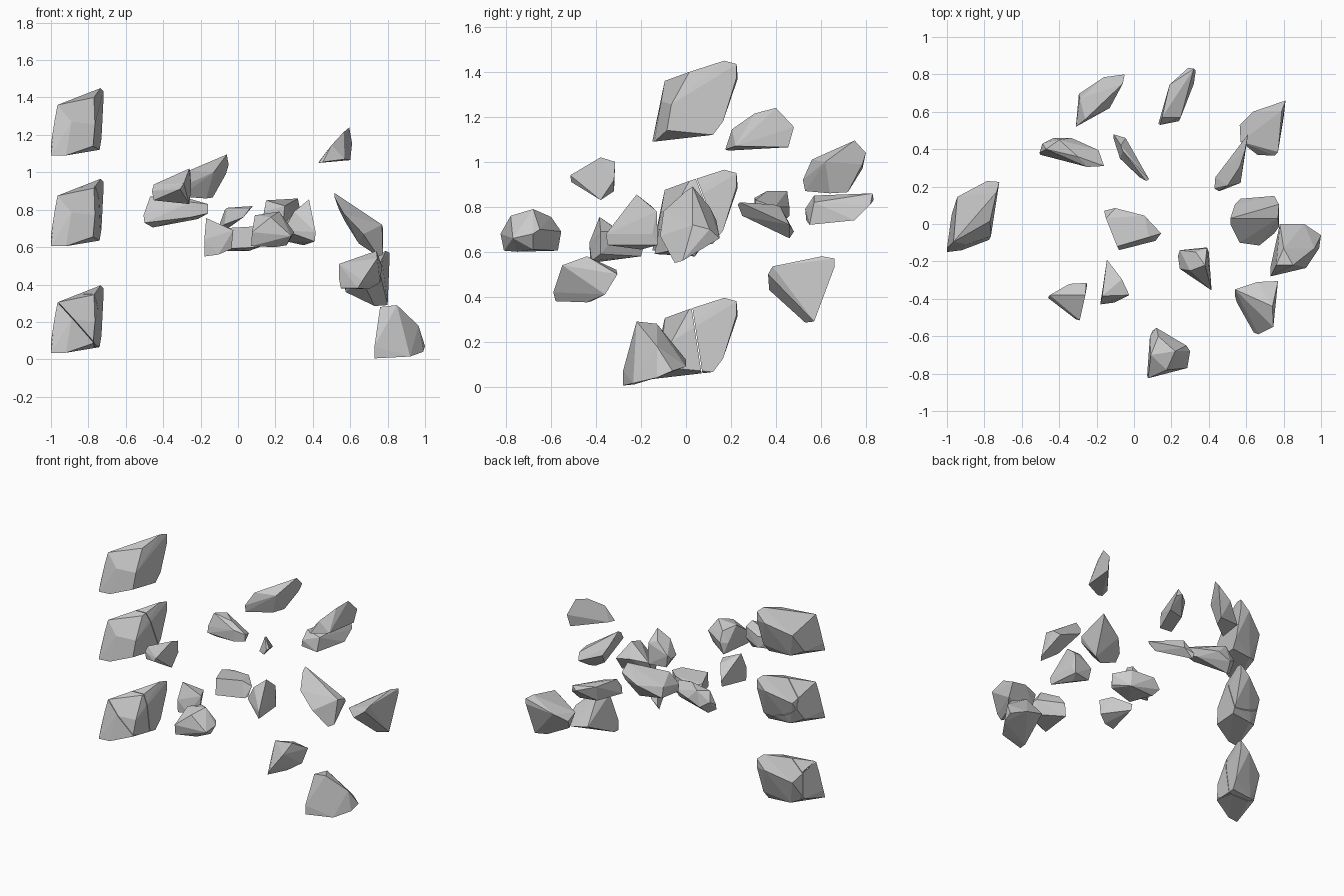
import bpy, bmesh, math
from mathutils import Vector


def hull(points, dz=0.0):
    """Faceted stone: convex hull of its corners, near-flat facets merged."""
    bm = bmesh.new()
    for x, y, z in points:
        bm.verts.new((x, y, z + dz))
    bmesh.ops.convex_hull(bm, input=bm.verts)
    loose = [v for v in bm.verts if not v.link_faces]
    bmesh.ops.delete(bm, geom=loose, context='VERTS')
    bmesh.ops.dissolve_limit(bm, angle_limit=math.radians(4), verts=bm.verts, edges=bm.edges)
    return bm


def finish(name, bm):
    bmesh.ops.recalc_face_normals(bm, faces=bm.faces)
    me = bpy.data.meshes.new(name)
    bm.to_mesh(me)
    bm.free()
    ob = bpy.data.objects.new(name, me)
    bpy.context.collection.objects.link(ob)


def rock(name, *points):
    finish(name, hull(points))


def split(bm, co, no, gap=0.002):
    """Crack a stone in two along a plane, capping both halves."""
    n = Vector(no).normalized()
    halves = []
    for side in (1, -1):
        part = bm.copy()
        r = bmesh.ops.bisect_plane(part, geom=part.verts[:] + part.edges[:] + part.faces[:],
                                   plane_co=Vector(co) + n * side * gap,
                                   plane_no=n * side, clear_inner=True)
        edges = [e for e in r['geom_cut'] if isinstance(e, bmesh.types.BMEdge)]
        bmesh.ops.holes_fill(part, edges=edges, sides=0)
        halves.append(part)
    bm.free()
    return halves


# column of three equal boulders: whole, cracked in two, cracked in three
BOULDER = [(-1, -.15, 0), (-.92, -.14, 0), (-1, -.13, .06), (-.98, -.11, .19),
           (-.965, -.095, .27), (-.89, -.11, .18), (-.735, .17, .36), (-.72, .225, .345),
           (-.72, .225, .285), (-.73, .165, .09), (-.74, .12, .03), (-.765, -.065, .165),
           (-.775, -.085, .05), (-.77, .015, .31), (-.785, .23, .28), (-.945, .145, .2),
           (-.975, .05, .06), (-.9, .1, .03)]
finish("boulder_top", hull(BOULDER, 1.09))
for i, b in enumerate(split(hull(BOULDER, .605), (-.86, .09, .81), (0, .93, .36))):
    finish(f"boulder_middle_piece_{i + 1}", b)
back, front = split(hull(BOULDER, .035), (-.86, .045, .23), (0, .98, .15))
finish("boulder_bottom_piece_1", back)
for i, b in enumerate(split(front, (-.89, 0, .21), (.74, .1, .67))):
    finish(f"boulder_bottom_piece_{i + 2}", b)

# scattered small rocks, back row to front row
rock("rock_back_left", (-.31, .53, .87), (-.31, .52, .92), (-.26, .56, 1.01), (-.13, .62, 1.0),
     (-.06, .75, 1.095), (-.05, .8, 1.04), (-.065, .785, .99), (-.135, .72, .865),
     (-.17, .64, .86), (-.295, .695, .88), (-.16, .785, .97), (-.29, .67, .95))
rock("rock_back_middle", (.13, .535, .74), (.14, .53, .79), (.15, .57, .85), (.25, .57, .82),
     (.24, .55, .72), (.19, .745, .85), (.32, .83, .86), (.29, .835, .83),
     (.33, .82, .81), (.32, .75, .74), (.2, .72, .74))
rock("rock_back_right", (.79, .605, .58), (.81, .66, .57), (.81, .66, .53), (.8, .57, .29),
     (.73, .53, .285), (.575, .5, .36), (.57, .44, .45), (.565, .53, .42), (.75, .365, .5),
     (.77, .385, .535), (.66, .37, .43), (.635, .6, .48))
rock("rock_mid_left", (-.505, .38, .77), (-.49, .43, .8), (-.47, .4, .87), (-.455, .4, .705),
     (-.43, .46, .76), (-.335, .46, .8), (-.4, .45, .87), (-.19, .395, .8), (-.16, .31, .83),
     (-.16, .31, .78), (-.25, .305, .84), (-.25, .305, .76), (-.215, .38, .75),
     (-.5, .37, .73), (-.3, .36, .87))
rock("shard_mid", (-.11, .48, .69), (-.11, .46, .66), (-.045, .46, .72), (-.06, .39, .81),
     (.08, .24, .82), (.065, .23, .81), (.03, .25, .76), (-.075, .35, .72), (-.07, .42, .8))
rock("shard_high_right", (.43, .19, 1.05), (.435, .25, 1.06), (.455, .175, 1.055),
     (.5, .205, 1.145), (.565, .305, 1.215), (.595, .4, 1.24), (.61, .48, 1.155),
     (.6, .455, 1.065), (.57, .22, 1.07))
rock("slab_right", (.515, .03, .89), (.515, 0, .87), (.54, .105, .8), (.565, -.1, .78),
     (.67, -.115, .67), (.645, 0, .62), (.75, .15, .66), (.775, .105, .7),
     (.775, -.015, .56), (.75, -.05, .55), (.77, .03, .72), (.57, .135, .74))
rock("rock_centre", (-.16, .07, .62), (-.15, .03, .69), (-.1, .085, .68), (.055, .045, .7),
     (.145, -.05, .68), (.13, -.07, .61), (.115, -.09, .6), (-.08, -.14, .59),
     (-.09, -.12, .7), (.06, .04, .58), (-.13, .03, .58), (.08, -.07, .71))
rock("rock_low_right", (.73, -.28, .005), (.73, -.28, .07), (.76, -.22, .28), (.85, -.22, .29),
     (.965, -.13, .18), (1, -.06, .07), (.99, -.13, .04), (.92, -.235, .015),
     (.91, 0, .09), (.78, 0, .12), (.8, -.13, .28), (.73, -.23, .01))
rock("rock_front_centre", (.38, -.22, .855), (.33, -.15, .8), (.245, -.14, .72),
     (.235, -.17, .69), (.245, -.24, .69), (.3, -.25, .79), (.415, -.355, .68),
     (.41, -.35, .63), (.4, -.15, .68), (.39, -.13, .78), (.35, -.2, .61),
     (.26, -.15, .63), (.39, -.125, .63))
rock("rock_front_left", (-.46, -.395, .9), (-.45, -.38, .935), (-.45, -.4, .85),
     (-.345, -.32, .95), (-.345, -.32, .87), (-.26, -.38, 1.02), (-.255, -.315, 1.0),
     (-.25, -.32, .92), (-.26, -.38, .83), (-.29, -.515, .94), (-.31, -.51, .91))
rock("shard_front", (-.18, -.425, .55), (-.18, -.43, .64), (-.17, -.385, .755),
     (-.025, -.38, .69), (-.035, -.38, .59), (-.105, -.42, .56), (-.145, -.19, .62),
     (-.145, -.2, .58), (-.065, -.295, .69))
rock("rock_front_right", (.54, -.385, .43), (.54, -.35, .51), (.66, -.31, .52),
     (.77, -.305, .5), (.76, -.36, .41), (.745, -.55, .54), (.665, -.59, .42),
     (.64, -.58, .38), (.55, -.42, .38), (.74, -.44, .58), (.7, -.44, .375))
rock("rock_nearest", (.07, -.81, .605), (.075, -.825, .68), (.09, -.7, .77), (.085, -.6, .68),
     (.12, -.555, .69), (.13, -.6, .755), (.175, -.78, .76), (.22, -.68, .79),
     (.28, -.65, .7), (.3, -.68, .68), (.285, -.77, .66), (.2, -.75, .6),
     (.1, -.57, .605), (.26, -.68, .61))
